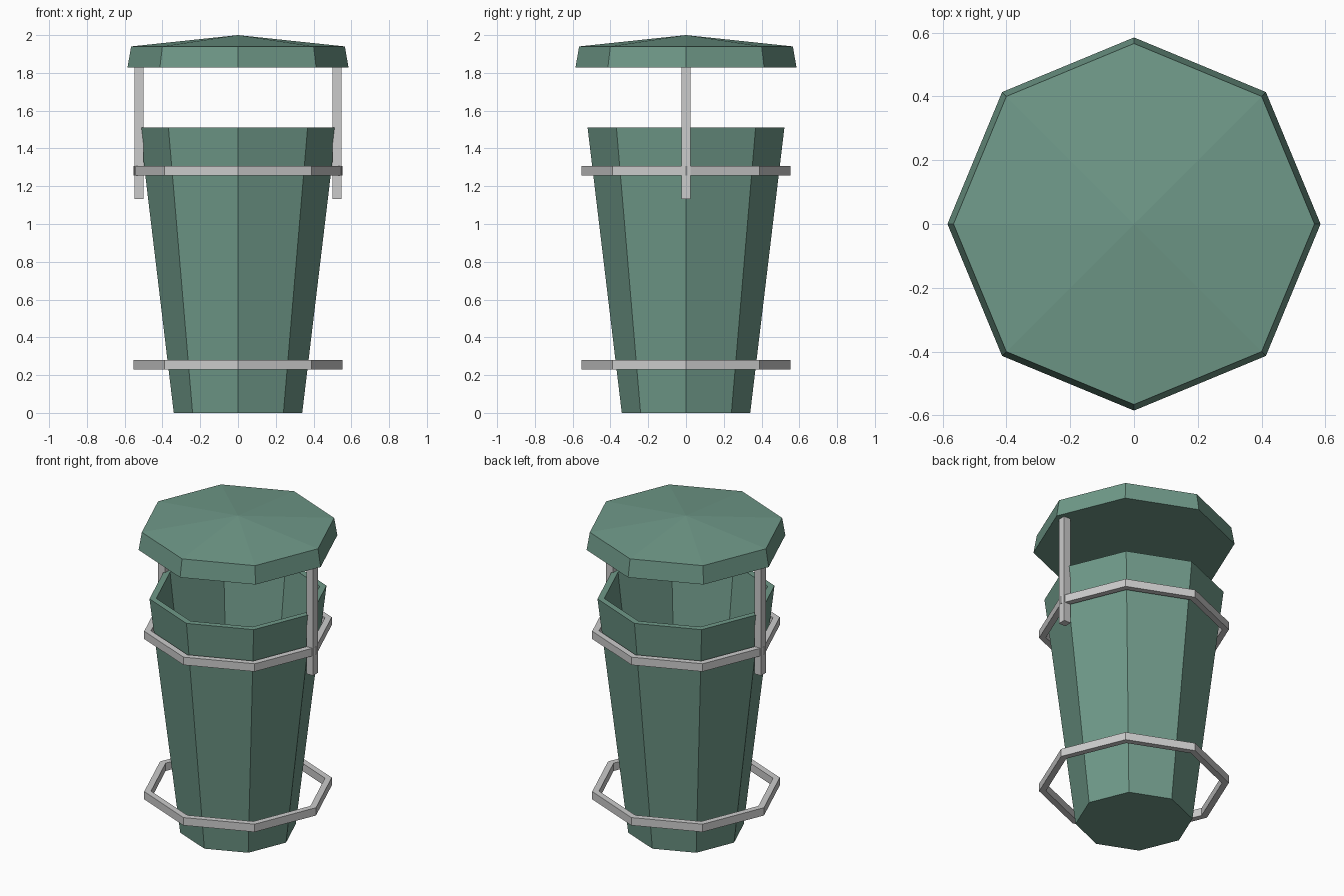
import bpy, bmesh
from math import cos, sin, pi

if "Cube" in bpy.data.objects:
    bpy.data.objects.remove(bpy.data.objects["Cube"])

SIDES = 8

green = bpy.data.materials.new("green_paint")
green.diffuse_color = (0.16, 0.32, 0.25, 1)
green.use_nodes = True
green.node_tree.nodes["Principled BSDF"].inputs["Base Color"].default_value = green.diffuse_color


def add_object(name, bm, mat=None):
    bmesh.ops.recalc_face_normals(bm, faces=bm.faces)
    mesh = bpy.data.meshes.new(name)
    bm.to_mesh(mesh)
    bm.free()
    obj = bpy.data.objects.new(name, mesh)
    bpy.context.collection.objects.link(obj)
    if mat:
        mesh.materials.append(mat)
    return obj


def lathe(name, profile, mat=None, closed=False):
    """Spin (radius, z) points into an octagon; radius 0 makes a single point."""
    bm = bmesh.new()
    rings = []
    for r, z in profile:
        if r == 0:
            rings.append([bm.verts.new((0, 0, z))] * SIDES)
        else:
            rings.append([bm.verts.new((r * cos(2 * pi * i / SIDES),
                                        r * sin(2 * pi * i / SIDES), z))
                          for i in range(SIDES)])
    pairs = list(zip(rings, rings[1:]))
    if closed:
        pairs.append((rings[-1], rings[0]))
    for a, b in pairs:
        for i in range(SIDES):
            j = (i + 1) % SIDES
            bm.faces.new(list(dict.fromkeys((a[i], a[j], b[j], b[i]))))
    # Cap the open ends with flat octagons
    if not closed:
        for end in (rings[0], rings[-1]):
            if end[0] is not end[1]:
                bm.faces.new(end)
    return add_object(name, bm, mat)


# Tapered hollow bin with a rim and an inner floor
lathe("bin_body", [(0.34, 0), (0.521, 1.51), (0.481, 1.51), (0.306, 0.05)], green)

# Overhanging lid with a shallow pointed top
lathe("lid", [(0.585, 1.828), (0.566, 1.94), (0, 2.0)], green)

# Two metal hoops around the bin
for name, z in (("lower_hoop", 0.23), ("upper_hoop", 1.256)):
    lathe(name, [(0.552, z), (0.552, z + 0.05), (0.512, z + 0.05), (0.512, z)],
          closed=True)

# Posts carrying the lid, one on each side
for name, side in (("left_post", -1), ("right_post", 1)):
    bm = bmesh.new()
    bmesh.ops.create_cube(bm, size=1)
    bmesh.ops.scale(bm, vec=(0.048, 0.048, 0.70), verts=bm.verts)
    bmesh.ops.translate(bm, vec=(side * 0.524, 0, 1.482), verts=bm.verts)
    add_object(name, bm)
